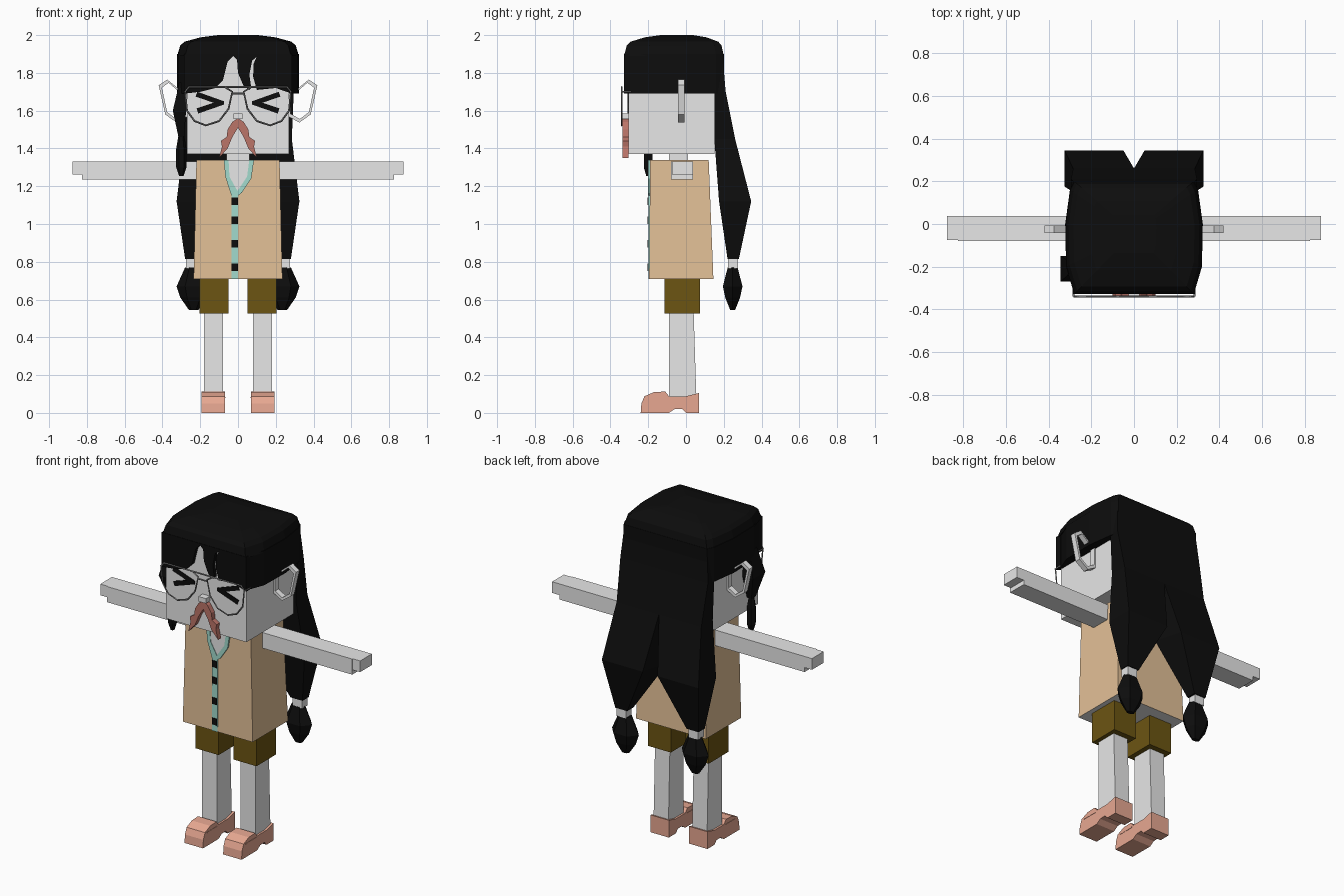
import bpy, bmesh, math

old = bpy.data.objects.get("Cube")
if old:
    bpy.data.objects.remove(old, do_unlink=True)


def material(name, r, g, b):
    m = bpy.data.materials.new(name)
    m.use_nodes = True
    m.diffuse_color = (r, g, b, 1)
    m.node_tree.nodes["Principled BSDF"].inputs["Base Color"].default_value = (r, g, b, 1)
    return m


SKIN = material("pale skin", .8, .8, .8)
BLACK = material("black hair", .004, .004, .004)
TAN = material("tan cloth", .77, .53, .31)
TEAL = material("teal trim", .36, .71, .61)
OLIVE = material("olive cloth", .15, .09, .006)
PINK = material("pink leather", .8, .39, .285)
RED = material("red brown", .5, .176, .14)
WIRE = material("grey wire", .2, .2, .2)


def link(name, data, mat):
    data.materials.append(mat)
    ob = bpy.data.objects.new(name, data)
    bpy.context.collection.objects.link(ob)
    return ob


def loft(name, rings, mat):
    """Skin a stack of equal-length rings of 3D points and cap the ends."""
    bm = bmesh.new()
    rows = [[bm.verts.new(p) for p in ring] for ring in rings]
    n = len(rows[0])
    for a, b in zip(rows, rows[1:]):
        for i in range(n):
            j = (i + 1) % n
            bm.faces.new((a[i], a[j], b[j], b[i]))
    bm.faces.new(rows[0])
    bm.faces.new(rows[-1])
    bmesh.ops.recalc_face_normals(bm, faces=bm.faces)
    me = bpy.data.meshes.new(name)
    bm.to_mesh(me)
    bm.free()
    return link(name, me, mat)


def rect(x0, x1, y0, y1, z, s=1):
    return [(s * x0, y0, z), (s * x1, y0, z), (s * x1, y1, z), (s * x0, y1, z)]


def box(name, x0, x1, y0, y1, z0, z1, mat, s=1):
    return loft(name, [rect(x0, x1, y0, y1, z, s) for z in (z0, z1)], mat)


def plate(name, pts, y0, y1, mat, s=1):
    """Extrude an x-z outline along y."""
    return loft(name, [[(s * x, y, z) for x, z in pts] for y in (y0, y1)], mat)


def oval(cx, cy, rx, ry, z, n=6):
    return [(cx + rx * math.cos(i * math.tau / n), cy + ry * math.sin(i * math.tau / n), z)
            for i in range(n)]


def wire(name, pts, cyclic, mat, r=.005):
    cu = bpy.data.curves.new(name, "CURVE")
    cu.dimensions = "3D"
    cu.bevel_depth = r
    cu.bevel_resolution = 0
    sp = cu.splines.new("POLY")
    sp.points.add(len(pts) - 1)
    for p, co in zip(sp.points, pts):
        p.co = (*co, 1)
    sp.use_cyclic_u = cyclic
    return link(name, cu, mat)


# Head, neck, nose and moustache
box("head", -.27, .27, -.305, .15, 1.37, 1.9, SKIN)
box("neck", -.06, .06, -.09, .01, 1.3, 1.38, SKIN)
box("nose", -.025, .025, -.345, -.3, 1.555, 1.585, SKIN)
half = [(.03, 1.54), (.055, 1.5), (.06, 1.46), (.09, 1.44), (.085, 1.41),
        (.1, 1.35), (.055, 1.4), (.03, 1.46)]
plate("moustache", [(0, 1.56)] + half + [(0, 1.51)] + [(-x, z) for x, z in reversed(half)],
      -.335, -.305, RED)

# Torso with a pale underside
shirt = loft("shirt", [rect(-.235, .235, -.195, .145, .71), rect(-.22, .22, -.19, .12, 1.34)], TAN)
shirt.data.materials.append(SKIN)
for f in shirt.data.polygons:
    f.material_index = int(f.normal.z < -.9)

# Neckline, front strip and buttons
inner = [(-.05, 1.34), (-.045, 1.25), (-.003, 1.175), (.048, 1.25), (.06, 1.34)]
outer = [(.085, 1.34), (.07, 1.24), (.02, 1.165), (0, 1.15), (-.035, 1.15), (-.067, 1.25), (-.075, 1.34)]
plate("chest", inner, -.197, -.188, SKIN)
plate("collar", inner + outer, -.2, -.19, TEAL)
box("front_strip", -.035, 0, -.199, -.189, .71, 1.16, TEAL)
for z in (1.12, 1.02, .895, .77):
    box("button", -.034, -.001, -.203, -.194, z - .02, z + .02, BLACK)

# Hair crown
def footprint(k, z, front=-.328):
    pts = [(.28, front), (.318, -.2), (.322, 0), (.3, .16), (.28, .2)]
    pts += [(-x, y) for x, y in reversed(pts)]
    return [(x * k, -.04 + (y + .04) * k, z) for x, y in pts]


loft("hair_sides", [footprint(1, 1.69, -.3), footprint(1, 1.9, -.3)], BLACK)
loft("hair_crown", [footprint(k, z) for k, z in
                    ((1, 1.89), (.95, 1.945), (.88, 1.965), (.62, 1.988), (.33, 2))], BLACK)

# Fringe with a wide parting and a narrow one
fringe = [(-.285, 1.9), (-.285, 1.69), (-.2, 1.7), (-.12, 1.72), (-.08, 1.76), (-.055, 1.86),
          (-.025, 1.89), (-.005, 1.87), (0, 1.8), (.03, 1.73), (.06, 1.71), (.07, 1.72),
          (.06, 1.79), (.075, 1.865), (.1, 1.885), (.083, 1.85), (.08, 1.78), (.1, 1.71),
          (.2, 1.72), (.285, 1.69), (.285, 1.9)]
plate("fringe", fringe, -.328, -.29, BLACK)

# Side lock with its tied end
loft("side_lock", [rect(-.31, -.27, -.24, -.17, 1.75), rect(-.345, -.275, -.27, -.15, 1.6),
                   rect(-.315, -.285, -.22, -.18, 1.46)], BLACK)
loft("side_lock_end", [oval(-.3, -.2, r, r, z) for r, z in
                       ((.015, 1.47), (.027, 1.4), (.027, 1.3), (.012, 1.255))], BLACK)

# Mirrored parts
for side, s in (("left", 1), ("right", -1)):
    # Back hair tapering into a tied tail
    tail = [rect(0, .28, .14, .195, 1.88, s), rect(0, .295, .15, .21, 1.7, s),
            rect(0, .285, .15, .26, 1.45, s),
            [(0, .18, 1.12), (s * .325, .175, 1.12), (s * .325, .345, 1.12), (s * .05, .345, 1.12)],
            rect(.2, .28, .22, .28, .815, s)]
    loft(side + "_back_hair", tail, BLACK)
    box(side + "_hair_band", .21, .275, .222, .275, .765, .82, SKIN, s)
    loft(side + "_hair_end", [oval(s * .235, .247, rx, ry, z) for rx, ry, z in
                              ((.045, .03, .77), (.09, .06, .67), (.07, .045, .61), (.025, .015, .545))],
         BLACK)

    # Arm and stepped hand
    box(side + "_arm", .2, .825, -.08, .038, 1.235, 1.33, SKIN, s)
    box(side + "_hand", .82, .875, -.075, .038, 1.262, 1.33, SKIN, s)

    # Leg, shorts and shoe
    box(side + "_shorts", .05, .205, -.115, .075, .525, .75, OLIVE, s)
    loft(side + "_leg", [rect(.08, .18, -.09, .055, .07, s), rect(.08, .18, -.09, .04, .55, s)], SKIN)
    shoe = [(-.24, 0), (-.09, 0), (-.06, .02), (-.02, .022), (0, 0), (.068, 0), (.068, .105),
            (0, .088), (-.09, .088), (-.11, .113), (-.17, .11), (-.22, .088), (-.236, .05)]
    loft(side + "_shoe", [[(s * x, y, z) for y, z in shoe] for x in (.068, .192)], PINK)
    box(side + "_shoe_strap", .066, .194, -.2, -.1, .078, .084, PINK, s)

    # Ear loop
    ear = [(.265, 1.7), (.32, 1.72), (.375, 1.765), (.42, 1.735), (.385, 1.58), (.325, 1.537), (.265, 1.57)]
    cx, cz = .335, 1.655
    hole = [(cx + (x - cx) * .8, cz + (z - cz) * .84) for x, z in ear]
    rings = [[(s * x, y, z) for x, z in pts] for pts, y in
             ((ear, -.042), (ear, -.008), (hole, -.008), (hole, -.042))]
    bm = bmesh.new()
    rows = [[bm.verts.new(p) for p in ring] for ring in rings]
    for a, b in zip(rows, rows[1:] + rows[:1]):
        for i in range(len(ear)):
            j = (i + 1) % len(ear)
            bm.faces.new((a[i], a[j], b[j], b[i]))
    bmesh.ops.recalc_face_normals(bm, faces=bm.faces)
    me = bpy.data.meshes.new(side + "_ear")
    bm.to_mesh(me)
    bm.free()
    link(side + "_ear", me, SKIN)

    # Squeezed-shut eye
    eye = [(.215, 1.7), (.225, 1.675), (.13, 1.642), (.22, 1.612), (.21, 1.585), (.075, 1.632), (.075, 1.65)]
    plate(side + "_eye", eye, -.31, -.303, BLACK, s)

    # Spectacle rim and temple
    rim = [(.03, 1.7), (.07, 1.725), (.26, 1.725), (.28, 1.7), (.27, 1.6), (.23, 1.545),
           (.17, 1.522), (.1, 1.545), (.05, 1.61)]
    wire(side + "_rim", [(s * x, -.34, z) for x, z in rim], True, WIRE)
    wire(side + "_temple", [(s * .283, -.34, 1.7), (s * .283, -.29, 1.7)], False, WIRE)
wire("spectacle_bridge", [(-.03, -.34, 1.69), (.03, -.34, 1.69)], False, WIRE)
wire("spectacle_bar", [(-.07, -.34, 1.725), (.07, -.34, 1.725)], False, WIRE)
